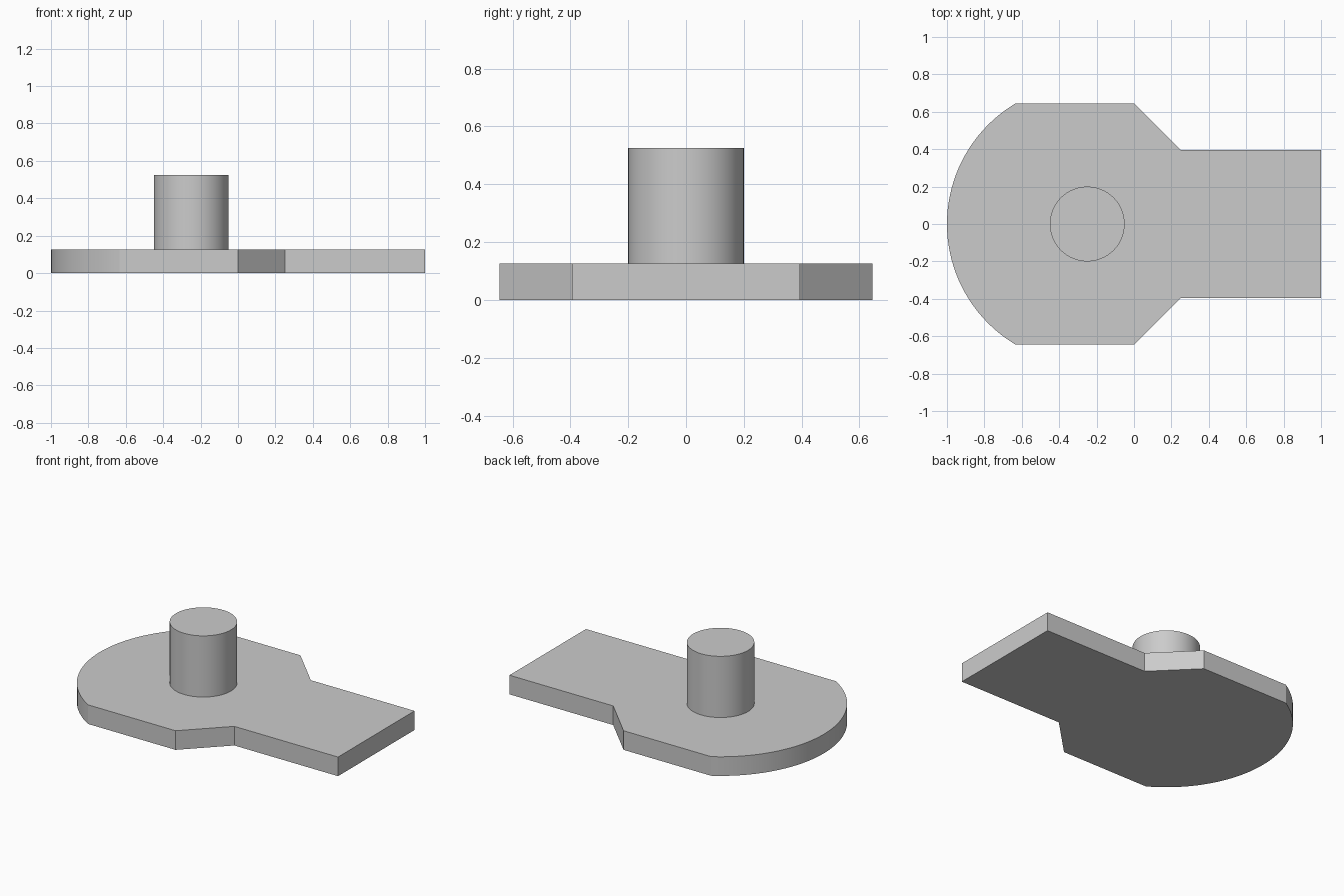
import bpy, bmesh
from math import asin, cos, sin, pi

cube = bpy.data.objects.get("Cube")
if cube:
    bpy.data.objects.remove(cube, do_unlink=True)

THICK = 0.125     # plate thickness
TOP = 0.525       # top of the post
CX = -0.25        # shared centre of the rounded end and the post
R_END, R_POST = 0.75, 0.2
HALF_WIDE, HALF_NARROW = 0.645, 0.395

grey = bpy.data.materials.new("light_grey")
grey.use_nodes = True
colour = (0.6, 0.6, 0.6, 1)
grey.diffuse_color = colour
grey.node_tree.nodes["Principled BSDF"].inputs["Base Color"].default_value = colour


def arc(radius, start, end, steps):
    """Points on an arc around the shared centre."""
    angles = [start + (end - start) * i / steps for i in range(steps + 1)]
    return [(CX + radius * cos(a), radius * sin(a)) for a in angles]


def extrude_outline(name, outline, z0, z1, keep_bottom=True):
    """Turn a counter-clockwise outline into an upright solid."""
    bm = bmesh.new()
    low = [bm.verts.new((x, y, z0)) for x, y in outline]
    high = [bm.verts.new((x, y, z1)) for x, y in outline]
    bm.faces.new(high)
    if keep_bottom:
        bm.faces.new(low[::-1])
    n = len(outline)
    for i in range(n):
        j = (i + 1) % n
        bm.faces.new((low[i], low[j], high[j], high[i]))
    mesh = bpy.data.meshes.new(name)
    bm.to_mesh(mesh)
    bm.free()
    mesh.materials.append(grey)
    obj = bpy.data.objects.new(name, mesh)
    bpy.context.collection.objects.link(obj)
    bpy.ops.object.select_all(action="DESELECT")
    obj.select_set(True)
    bpy.context.view_layer.objects.active = obj
    bpy.ops.object.shade_smooth_by_angle(angle=pi / 9)
    return obj


# Flat plate: rounded end, straight flanks, tapered shoulders, narrow tongue
side = [(1, HALF_NARROW), (0.25, HALF_NARROW), (0, HALF_WIDE)]
half_angle = asin(HALF_WIDE / R_END)
rounded = arc(R_END, pi - half_angle, pi + half_angle, 40)
mirrored = [(x, -y) for x, y in reversed(side)]
extrude_outline("base_plate", side + rounded + mirrored, 0, THICK)

# Round post standing on the plate
extrude_outline("post", arc(R_POST, 0, 2 * pi, 64)[:-1], THICK, TOP, keep_bottom=False)
